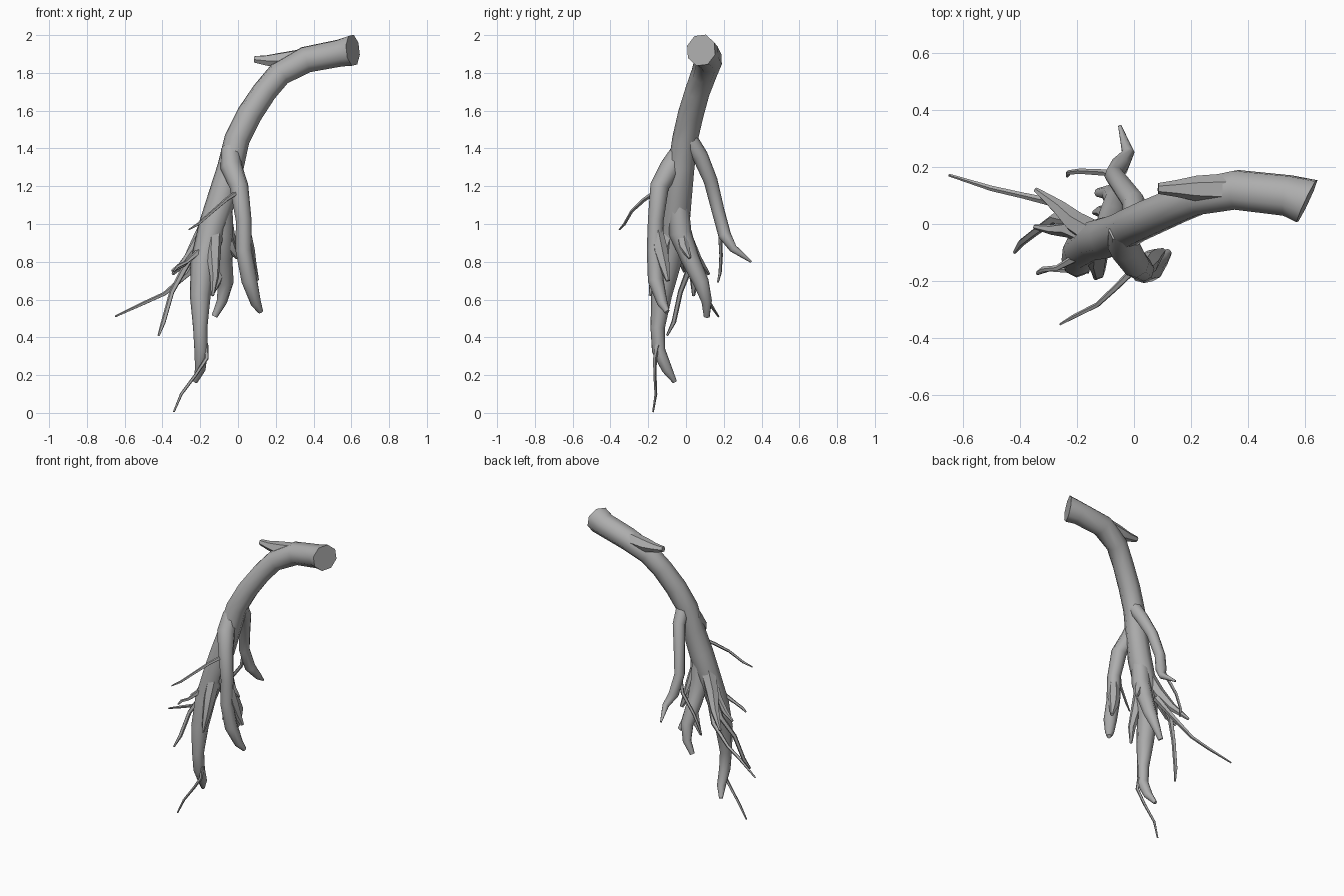
import bpy, bmesh, math
from mathutils import Vector

# Dark grey root bark
bark = bpy.data.materials.new("bark")
bark.diffuse_color = (.42, .42, .42, 1)


def limb(name, pts, sides=8, start=None):
    """Tapered tube through (x, y, z, radius) points, capped at both ends."""
    P = [Vector(p[:3]) for p in pts]
    n = len(P)
    bm = bmesh.new()
    rings, side = [], None
    for i in range(n):
        t = (P[min(i + 1, n - 1)] - P[max(i - 1, 0)]).normalized()
        if i == 0 and start:
            t = Vector(start).normalized()
        if side is None:
            side = t.cross(Vector((0.3, 1, 0.1)))
        side = (side - t * side.dot(t)).normalized()
        up = t.cross(side)
        ring = []
        for k in range(sides):
            a = 2 * math.pi * (k + 0.5) / sides
            ring.append(bm.verts.new(P[i] + pts[i][3] * (math.cos(a) * side + math.sin(a) * up)))
        rings.append(ring)
    for a, b in zip(rings, rings[1:]):
        for k in range(sides):
            j = (k + 1) % sides
            bm.faces.new((a[k], a[j], b[j], b[k]))
    bm.faces.new(rings[0][::-1])
    bm.faces.new(rings[-1])
    bmesh.ops.recalc_face_normals(bm, faces=bm.faces)
    me = bpy.data.meshes.new(name)
    bm.to_mesh(me)
    bm.free()
    me.materials.append(bark)
    ob = bpy.data.objects.new(name, me)
    bpy.context.collection.objects.link(ob)
    bpy.ops.object.select_all(action='DESELECT')
    ob.select_set(True)
    bpy.context.view_layer.objects.active = ob
    bpy.ops.object.shade_smooth_by_angle(angle=math.radians(50))
    return ob


# Main stem, from the cut end down to the longest root tip
limb("main_root", [
    (.608, .08, 1.92, .086), (.54, .10, 1.905, .076), (.36, .12, 1.87, .074), (.22, .095, 1.795, .068),
    (.14, .06, 1.70, .066), (.06, .025, 1.58, .068), (-.005, -.005, 1.45, .068),
    (-.04, -.025, 1.30, .07), (-.085, -.045, 1.14, .076), (-.135, -.055, .99, .074),
    (-.185, -.09, .80, .066), (-.20, -.13, .62, .055), (-.20, -.15, .45, .038),
    (-.195, -.145, .33, .036), (-.20, -.10, .23, .028), (-.225, -.06, .165, .012)],
    8, start=(-.89, .42, -.08))

# Broken stub at the bend
limb("broken_stub", [(.36, .125, 1.88, .055), (.22, .125, 1.865, .045), (.15, .125, 1.866, .030), (.085, .125, 1.872, .019)], 6)

# Front root with its side spur
limb("front_root", [
    (-.04, -.02, 1.40, .05), (-.035, -.08, 1.30, .058), (.005, -.14, 1.20, .05),
    (.03, -.16, 1.02, .042), (.03, -.165, .86, .043), (.06, -.16, .70, .042),
    (.095, -.125, .58, .028), (.12, -.10, .535, .014)])
limb("front_spur", [(.03, -.16, 1.0, .03), (.05, -.135, .86, .04), (.07, -.115, .78, .03), (.10, -.095, .70, .012)], 6)

# Back root
limb("back_root", [
    (.01, .01, 1.46, .045), (.0, .075, 1.36, .042), (-.04, .13, 1.23, .037),
    (-.07, .17, 1.07, .034), (-.05, .205, .94, .034), (-.02, .25, .87, .022), (-.05, .345, .80, .006)])

# Middle roots between the large ones
limb("middle_root", [
    (-.085, -.045, 1.14, .055), (-.085, -.03, .95, .06), (-.08, .02, .82, .05),
    (-.065, .08, .69, .042), (-.085, .11, .59, .028), (-.125, .11, .51, .016)])
limb("middle_spur", [(-.085, -.03, 1.0, .035), (-.04, -.01, .88, .03), (-.005, .02, .82, .008)], 6)
limb("lower_spur", [(-.075, .03, .80, .03), (-.11, .045, .70, .024), (-.14, .04, .62, .008)], 6)
limb("inner_spur", [(-.125, -.06, 1.02, .045), (-.13, -.12, .85, .04), (-.125, -.17, .72, .024), (-.135, -.19, .62, .008)], 6)
limb("left_root", [(-.125, -.045, 1.06, .05), (-.20, .0, .92, .042), (-.26, .055, .82, .028), (-.345, .12, .735, .009)], 6)
limb("left_spur", [(-.15, -.05, 1.0, .035), (-.23, -.02, .87, .028), (-.29, -.02, .79, .018), (-.35, -.01, .75, .008)], 6)

# Thin rootlets
rootlets = {
    "left_long": [(-.18, .0, .88, .022), (-.26, .07, .74, .016), (-.39, .10, .63, .011), (-.50, .125, .58, .010), (-.65, .172, .51, .005)],
    "left_drooping": [(-.20, .0, .92, .024), (-.28, .02, .77, .018), (-.35, -.03, .64, .014), (-.395, -.065, .48, .013), (-.42, -.10, .41, .006)],
    "front": [(.0, -.16, 1.17, .013), (-.06, -.22, 1.13, .011), (-.13, -.285, 1.07, .009), (-.21, -.325, 1.0, .008), (-.26, -.353, .97, .004)],
    "front_left": [(-.19, -.11, .87, .018), (-.27, -.155, .80, .010), (-.32, -.16, .775, .010), (-.34, -.17, .75, .005)],
    "back": [(-.07, .165, 1.06, .014), (-.10, .18, .95, .012), (-.19, .185, .83, .010), (-.23, .18, .74, .009), (-.235, .168, .69, .005)],
    "bottom": [(-.17, -.15, .36, .014), (-.165, -.165, .29, .011), (-.225, -.165, .20, .009), (-.30, -.16, .10, .008), (-.34, -.175, .005, .005)],
}
for key, pts in rootlets.items():
    limb(key + "_rootlet", pts, 5)
